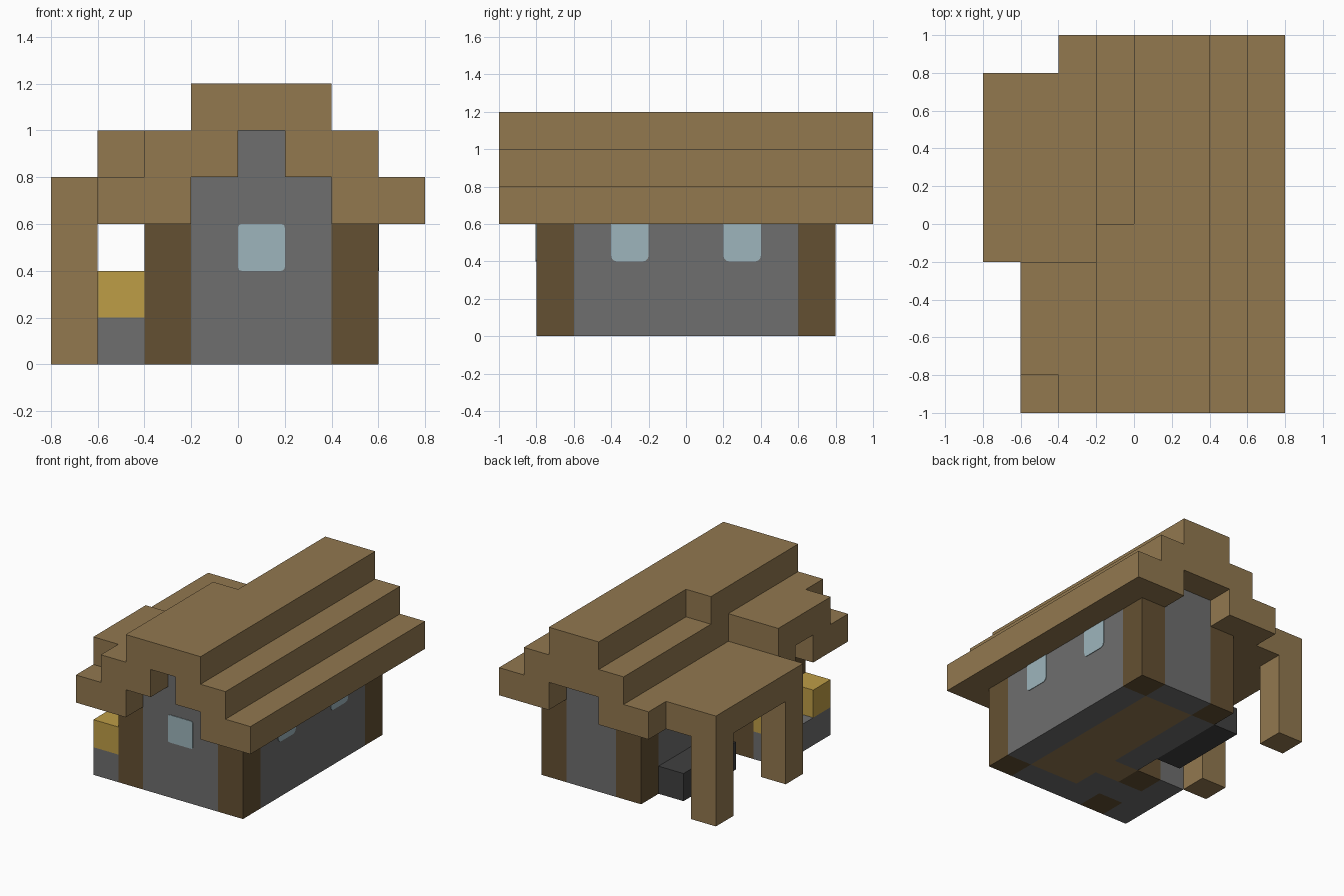
import bpy
import bmesh
import math
from mathutils import Vector

CELL = 0.2

cube = bpy.data.objects.get("Cube")
if cube:
    bpy.data.objects.remove(cube, do_unlink=True)


def material(name, rgb):
    def lin(v):
        v /= 255
        return v / 12.92 if v <= 0.04045 else ((v + 0.055) / 1.055) ** 2.4
    colour = (*[lin(v) for v in rgb], 1)
    mat = bpy.data.materials.new(name)
    mat.use_nodes = True
    mat.diffuse_color = colour
    mat.node_tree.nodes["Principled BSDF"].inputs["Base Color"].default_value = colour
    return mat


plank = material("plank brown", (146, 120, 79))
timber = material("dark timber", (100, 80, 50))
stone = material("grey stone", (110, 110, 110))
slate = material("dark slate", (64, 64, 64))
straw = material("straw gold", (190, 157, 70))
glass = material("pale glass", (157, 181, 188))


def finish(name, bm, mat):
    bmesh.ops.recalc_face_normals(bm, faces=bm.faces)
    mesh = bpy.data.meshes.new(name)
    bm.to_mesh(mesh)
    bm.free()
    mesh.materials.append(mat)
    obj = bpy.data.objects.new(name, mesh)
    bpy.context.scene.collection.objects.link(obj)
    return obj


def blocks(name, mat, *boxes):
    """Join boxes (x0, x1, y0, y1, z0, z1 in cells) into one outer shell."""
    filled = {(x, y, z)
              for x0, x1, y0, y1, z0, z1 in boxes
              for x in range(x0, x1) for y in range(y0, y1) for z in range(z0, z1)}
    bm = bmesh.new()
    for cell in filled:
        for axis in range(3):
            for side in (0, 1):
                near = list(cell)
                near[axis] += 2 * side - 1
                if tuple(near) in filled:
                    continue
                u, v = (axis + 1) % 3, (axis + 2) % 3
                ring = []
                for du, dv in ((0, 0), (1, 0), (1, 1), (0, 1)):
                    p = list(cell)
                    p[axis] += side
                    p[u] += du
                    p[v] += dv
                    ring.append(bm.verts.new(Vector(p) * CELL))
                bm.faces.new(ring if side else ring[::-1])
    bmesh.ops.remove_doubles(bm, verts=bm.verts, dist=0.001)
    bmesh.ops.dissolve_limit(bm, angle_limit=math.radians(1),
                             verts=bm.verts, edges=bm.edges)
    return finish(name, bm, mat)


def window(name, centre, axis, radius, bottom_only):
    """Thin pane with rounded corners, facing along the given axis."""
    bm = bmesh.new()
    bmesh.ops.create_cube(bm, size=1)
    size = [CELL] * 3
    size[axis] = 0.008
    bmesh.ops.scale(bm, vec=size, verts=bm.verts)
    corners = []
    for e in bm.edges:
        a, b = (v.co for v in e.verts)
        if abs((a - b)[axis]) > 0.001 and not (bottom_only and a.z > 0):
            corners.append(e)
    bmesh.ops.bevel(bm, geom=corners, offset=radius, segments=3,
                    profile=0.5, affect='EDGES')
    bmesh.ops.translate(bm, vec=centre, verts=bm.verts)
    return finish(name, bm, glass)


# Corner posts
for name, x, y in (("front_right_post", -2, -4), ("front_left_post", 2, -4),
                   ("back_right_post", -1, 3), ("back_left_post", 2, 3),
                   ("porch_corner_post", -2, -2)):
    blocks(name, timber, (x, x + 1, y, y + 1, 0, 3))

# Stone walls with stepped gables
blocks("front_wall", stone, (-1, 2, -4, -3, 0, 4), (0, 1, -4, -3, 4, 5))
blocks("back_wall", stone, (0, 2, 3, 4, 0, 4))
blocks("left_wall", stone, (2, 3, -3, 3, 0, 3))
blocks("right_wall", stone, (-2, -1, -3, -2, 0, 3), (-1, 0, -1, 3, 0, 3),
       (-1, 0, -3, -2, 0, 1))

# Plank floor
blocks("floor", plank, (0, 2, -3, 3, 0, 1), (-1, 0, -2, -1, 0, 1))

# Stepped roof with side dormer
blocks("roof", plank,
       (2, 4, -5, 5, 3, 4), (1, 3, -5, 5, 4, 5),
       (-1, 2, -5, 0, 5, 6), (0, 2, 0, 5, 5, 6),
       (-2, 0, -5, -1, 4, 5), (-1, 1, -1, 5, 4, 5),
       (-3, -1, -5, -3, 3, 4), (-2, -1, -3, -2, 3, 4), (-3, -1, -2, -1, 3, 4),
       (-2, 0, -1, 5, 3, 4),
       (-3, -2, -4, -1, 4, 5),
       # porch canopy and its two legs
       (-4, -2, -1, 4, 3, 4), (-4, -3, -1, 0, 0, 3), (-4, -3, 3, 4, 0, 3))

# Side ledge carrying two straw bales
blocks("ledge", stone, (-3, -2, -4, -1, 0, 1))
blocks("front_bale", straw, (-3, -2, -4, -3, 1, 2))
blocks("back_bale", straw, (-3, -2, -2, -1, 1, 2))

# Porch bench
blocks("porch_bench", slate, (-2, -1, 0, 3, 0, 1))

# Windows
window("front_window", (0.1, -0.8, 0.5), 1, 0.015, False)
for name, y in (("side_window_front", -0.3), ("side_window_back", 0.3)):
    window(name, (0.6, y, 0.5), 0, 0.03, True)
